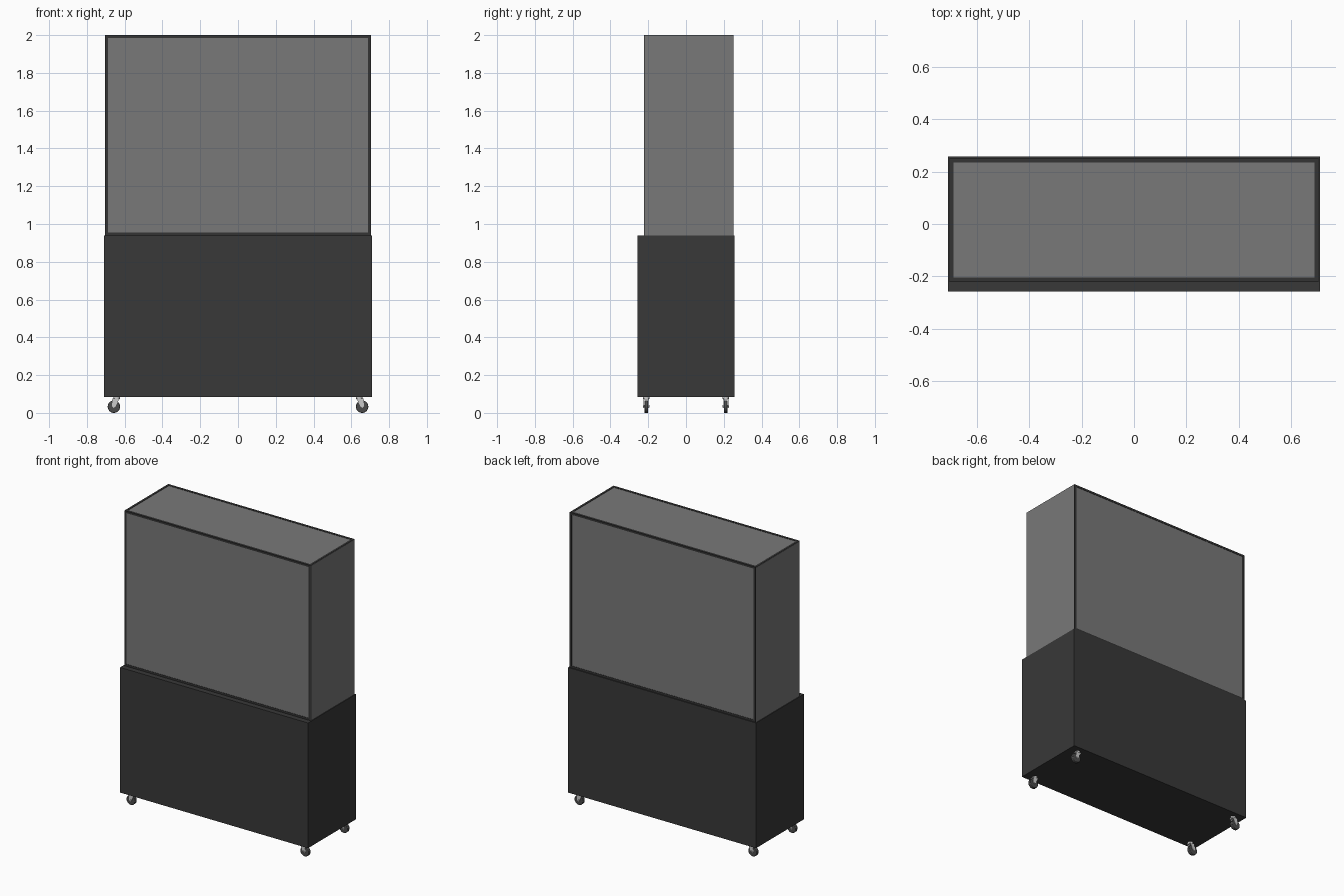
import bpy, bmesh, math

if "Cube" in bpy.data.objects:
    bpy.data.objects.remove(bpy.data.objects["Cube"])


def material(name, rgb):
    m = bpy.data.materials.new(name)
    m.diffuse_color = (*rgb, 1)
    m.use_nodes = True
    m.node_tree.nodes["Principled BSDF"].inputs["Base Color"].default_value = m.diffuse_color
    return m


DARK = material("dark_panel", (0.04, 0.04, 0.04))
FRAME = material("dark_frame", (0.033, 0.033, 0.033))
GLASS = material("tinted_glass", (0.19, 0.19, 0.19))
RUBBER = material("rubber", (0.07, 0.07, 0.07))


def finish(name, bm, mat=None):
    bmesh.ops.recalc_face_normals(bm, faces=bm.faces)
    me = bpy.data.meshes.new(name)
    bm.to_mesh(me)
    bm.free()
    ob = bpy.data.objects.new(name, me)
    bpy.context.collection.objects.link(ob)
    if mat:
        me.materials.append(mat)
    return ob


def add_box(bm, x, y, z):
    """Box from (min, max) pairs."""
    vs = bmesh.ops.create_cube(bm, size=1)["verts"]
    for v in vs:
        for i, (a, b) in enumerate((x, y, z)):
            v.co[i] = a if v.co[i] < 0 else b


def box(name, x, y, z, mat=None):
    bm = bmesh.new()
    add_box(bm, x, y, z)
    return finish(name, bm, mat)


def prism(bm, profile, y0, y1):
    """Extrude an xz outline along y."""
    face = bm.faces.new([bm.verts.new((x, y0, z)) for x, z in profile])
    ext = bmesh.ops.extrude_face_region(bm, geom=[face])["geom"]
    for v in ext:
        if isinstance(v, bmesh.types.BMVert):
            v.co.y = y1


def cylinder(name, r, depth, loc, axis="Z", mat=None, bevel=0):
    rot = (math.pi / 2, 0, 0) if axis == "Y" else (0, 0, 0)
    bpy.ops.mesh.primitive_cylinder_add(vertices=32, radius=r, depth=depth,
                                        location=loc, rotation=rot)
    ob = bpy.context.object
    ob.name = name
    if mat:
        ob.data.materials.append(mat)
    if bevel:
        mod = ob.modifiers.new("Bevel", "BEVEL")
        mod.width, mod.segments = bevel, 2
    bpy.ops.object.shade_smooth_by_angle(angle=math.radians(35))
    return ob


# Lower cabinet
Z0, Z1, TOP = 0.085, 0.94, 2.0
box("cabinet_body", (-0.71, 0.71), (-0.258, 0.258), (Z0, Z1), DARK)

# Display frame: posts and rails
X, YF, YB, T = 0.705, -0.222, 0.252, 0.017
bm = bmesh.new()
for x in ((-X, -X + T), (X - T, X)):
    # corner posts sit just behind the side glass except at their edges
    for y in ((YF, YF + T), (YB - T, YB)):
        inset = (x[0] + 0.002, x[1]) if x[0] < 0 else (x[0], x[1] - 0.002)
        add_box(bm, inset, y, (Z1, TOP))
    inset = (x[0] + 0.002, x[1]) if x[0] < 0 else (x[0], x[1] - 0.002)
    for z in ((Z1, Z1 + 0.014), (TOP - 0.014, TOP)):
        add_box(bm, inset, (YF + T, YB - T), z)
for y in ((YF, YF + T), (YB - T, YB)):
    for z in ((Z1, Z1 + 0.014), (TOP - 0.014, TOP)):
        add_box(bm, (-X + T, X - T), y, z)
finish("display_frame", bm, FRAME)

# Glass panes
inner_x = (-X + T, X - T)
inner_z = (Z1 + 0.014, TOP - 0.014)
box("front_glass", inner_x, (YF + 0.002, YF + 0.008), inner_z, GLASS)
box("back_glass", inner_x, (YB - 0.008, YB - 0.002), inner_z, GLASS)
box("top_glass", inner_x, (YF + T, YB - T), (TOP - 0.008, TOP - 0.002), GLASS)
for s, side in ((-1, "left"), (1, "right")):
    xs = sorted((s * (X - 0.003), s * X))
    box(side + "_glass", xs, (YF + 0.003, YB - 0.003), (Z1, TOP - 0.002), GLASS)

# Casters, trailing outwards
for sx, side in ((-1, "left"), (1, "right")):
    for y, end in ((-0.21, "front"), (0.21, "back")):
        tag = f"{end}_{side}_caster"
        cx = sx * 0.657
        cylinder(tag + "_wheel", 0.033, 0.02, (cx, y, 0.033), "Y", RUBBER, 0.003)
        cylinder(tag + "_axle", 0.006, 0.034, (cx, y, 0.035), "Y")
        cylinder(tag + "_swivel", 0.017, 0.012, (sx * 0.642, y, 0.08))
        bm = bmesh.new()
        cheek = [(0.627, 0.076), (0.664, 0.076), (0.667, 0.034),
                 (0.657, 0.026), (0.648, 0.034)]
        for a, b in ((-0.015, -0.012), (0.012, 0.015)):
            prism(bm, [(sx * px, pz) for px, pz in cheek], y + a, y + b)
        add_box(bm, sorted((sx * 0.627, sx * 0.664)), (y - 0.015, y + 0.015),
                (0.07, 0.077))
        finish(tag + "_fork", bm)
